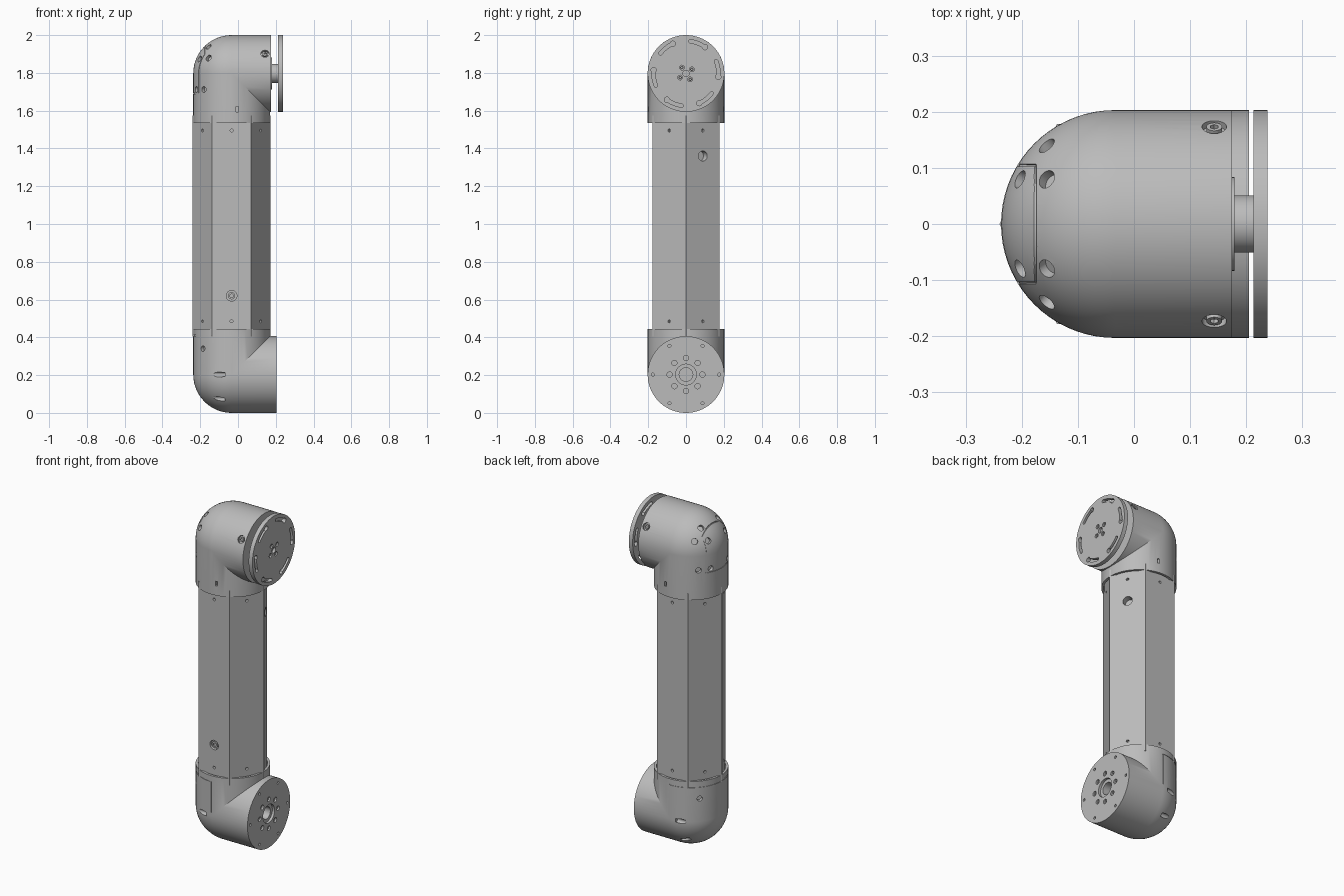
import bpy, bmesh, math
from math import cos, sin, pi, sqrt, radians
from mathutils import Vector, Matrix

if "Cube" in bpy.data.objects:
    bpy.data.objects.remove(bpy.data.objects["Cube"])

R, CX = 0.203, -0.034          # joint radius, column axis
LOW, HIGH = 0.203, 1.797       # heights of the two joint axes
HEX_R = 0.206
APOTHEM = HEX_R * cos(pi / 6)

grey = bpy.data.materials.new("machined grey")
grey.use_nodes = True
COLOUR = (0.5, 0.5, 0.5, 1)
grey.diffuse_color = COLOUR
grey.node_tree.nodes["Principled BSDF"].inputs["Base Color"].default_value = COLOUR


def finish(name, bm):
    bmesh.ops.recalc_face_normals(bm, faces=bm.faces)
    mesh = bpy.data.meshes.new(name)
    bm.to_mesh(mesh)
    bm.free()
    mesh.materials.append(grey)
    ob = bpy.data.objects.new(name, mesh)
    bpy.context.collection.objects.link(ob)
    return ob


def rod(bm, centre, axis, radius, depth, sides=20):
    """Cylinder centred on a point along an axis."""
    axis = Vector(axis).normalized()
    m = Matrix.Translation(centre) @ axis.to_track_quat('Z', 'Y').to_matrix().to_4x4()
    bmesh.ops.create_cone(bm, cap_ends=True, segments=sides, radius1=radius,
                          radius2=radius, depth=depth, matrix=m)


def block(bm, centre, size):
    m = Matrix.Translation(centre) @ Matrix.Diagonal((*size, 1))
    bmesh.ops.create_cube(bm, size=1, matrix=m)


def groove(bm, points, radius=0.0025):
    """Thin square tube along a path, used to engrave a seam."""
    pts = [Vector(p) for p in points]
    rings = []
    for i, p in enumerate(pts):
        t = (pts[min(i + 1, len(pts) - 1)] - pts[max(i - 1, 0)]).normalized()
        n = Vector((p.x - CX, p.y, 0)).normalized()
        b = t.cross(n).normalized()
        n = b.cross(t)
        rings.append([bm.verts.new(p + radius * (u * n + v * b))
                      for u, v in ((1, 1), (-1, 1), (-1, -1), (1, -1))])
    for a, b in zip(rings, rings[1:]):
        for j in range(4):
            k = (j + 1) % 4
            bm.faces.new((a[j], a[k], b[k], b[j]))
    bm.faces.new(rings[0])
    bm.faces.new(rings[-1])


def carve(ob, bm):
    """Subtract all cutter shapes from the part, then shade it."""
    if bm:
        cutter = finish(ob.name + "_cutter", bm)
        cutter.hide_render = True
        mod = ob.modifiers.new("holes", 'BOOLEAN')
        mod.object, mod.operation, mod.solver = cutter, 'DIFFERENCE', 'EXACT'
        mod.use_self = True
        deps = bpy.context.evaluated_depsgraph_get()
        mesh = bpy.data.meshes.new_from_object(ob.evaluated_get(deps))
        ob.modifiers.clear()
        ob.data = mesh
        bpy.data.objects.remove(cutter)
    ob.data.shade_smooth()
    ob.data.set_sharp_from_angle(angle=radians(28))


def screw(name, centre, axis, radius):
    """Cap screw with a hexagonal socket, sitting in a counterbore."""
    bm = bmesh.new()
    rod(bm, centre, axis, radius, 0.02)
    ob = finish(name, bm)
    bm = bmesh.new()
    rod(bm, Vector(centre) + Vector(axis).normalized() * 0.01, axis, radius * 0.55, 0.016, 6)
    carve(ob, bm)


def elbow(name, axis_z, up, column, arm):
    """Round tube with a spherical outer bend and a mitred inner bend."""
    bm = bmesh.new()
    n, steps = 72, 14
    ring = [(R * cos(2 * pi * i / n), R * sin(2 * pi * i / n)) for i in range(n)]
    rows = [[(x * s, y * s, -d) for x, y in ring]
            for s, d in ((0.93, column - 0.05), (0.93, column), (1, column))]
    for k in range(steps + 1):
        t = pi / 2 * k / steps
        rows.append([(x, y, -x) if x > 0 else (x * cos(t), y, -x * sin(t)) for x, y in ring])
    rows.append([(arm, y, -x) for x, y in ring])
    rows = [[bm.verts.new((CX + x, y, axis_z + up * z)) for x, y, z in row] for row in rows]
    for a, b in zip(rows, rows[1:]):
        for i in range(n):
            j = (i + 1) % n
            bm.faces.new((a[i], a[j], b[j], b[i]))
    bm.faces.new(rows[0])
    bm.faces.new(rows[-1])
    bmesh.ops.remove_doubles(bm, verts=bm.verts, dist=1e-5)
    bmesh.ops.dissolve_degenerate(bm, edges=bm.edges, dist=1e-5)
    return finish(name, bm)


def bend(x, y):
    """Height of the spherical bend above its centre."""
    return sqrt(max(R * R - x * x - y * y, 0))


# Upper elbow with rear hatch, hatch screws, clamp screws and side slots
upper = elbow("upper_elbow", HIGH, 1, 0.262, 0.209)
cut = bmesh.new()
hx, hy, hatch_low = -0.142, 0.105, HIGH - 0.105
arc_r = sqrt(R * R - hy * hy)
top_t = math.acos(-hx / arc_r)
path = [(CX - arc_r, -hy, hatch_low)]
path += [(CX - arc_r * cos(top_t * k / 10), -hy, HIGH + arc_r * sin(top_t * k / 10))
         for k in range(11)]
groove(cut, path)
groove(cut, [(x, -y, z) for x, y, z in path])
groove(cut, [(CX + hx, hy * k / 8, HIGH + bend(hx, hy * k / 8)) for k in range(-8, 9)])
groove(cut, [(CX - sqrt(R * R - (hy * k / 8) ** 2), hy * k / 8, hatch_low)
             for k in range(-8, 9)])
for side in (-1, 1):
    for x, y in ((-0.122, 0.14), (-0.122, 0.08), (-0.17, 0.08)):
        d = Vector((x, side * y, bend(x, y)))
        rod(cut, Vector((CX, 0, HIGH)) + d, d, 0.017, 0.04)
    for y in (0.14, 0.08):
        d = Vector((-sqrt(R * R - y * y), side * y, 0))
        rod(cut, Vector((CX, 0, HIGH - 0.085)) + d, d, 0.016, 0.04)
    d = Vector((0, side * 0.175, 0.106))
    spot = Vector((0.143, 0, HIGH)) + d
    rod(cut, spot, d, 0.022, 0.03)
    screw("clamp_screw", spot - d.normalized() * 0.012, d, 0.014)
    block(cut, (-0.004, side * R, 1.607), (0.012, 0.04, 0.028))
carve(upper, cut)

# Lower elbow with rear cover seam, cover holes and mounting face
lower = elbow("lower_elbow", LOW, -1, 0.242, 0.239)
cut = bmesh.new()
seam_z = 0.41
groove(cut, [(CX + R * cos(a), R * sin(a), seam_z)
             for a in (pi / 2 + pi * k / 24 for k in range(25))])
for side in (-1, 1):
    groove(cut, [(CX, side * R, seam_z), (CX, side * R, LOW + 0.02)])
    d = Vector((-0.152, side * 0.135, 0))
    rod(cut, Vector((CX, 0, 0.34)) + d, d, 0.015, 0.04)
    for z in (0, -0.128):
        y = sqrt(R * R - 0.067 ** 2 - z * z)
        rod(cut, (CX - 0.085, side * y, LOW + z), (1, 0, 0), 0.013, 0.1)
FACE = CX + 0.239
rod(cut, (FACE, 0, LOW), (1, 0, 0), 0.055, 0.03, 40)
rod(cut, (FACE, 0, LOW), (1, 0, 0), 0.036, 0.16, 40)
for k in range(8):
    a = pi / 4 * k
    spot = Vector((FACE, 0.087 * cos(a), LOW + 0.087 * sin(a)))
    rod(cut, spot, (1, 0, 0), 0.014, 0.03)
    screw("mount_screw", spot - Vector((0.018, 0, 0)), (1, 0, 0), 0.0105)
for k in range(6):
    a = pi / 3 * k
    rod(cut, (FACE, 0.175 * cos(a), LOW + 0.175 * sin(a)), (1, 0, 0), 0.008, 0.03, 12)
carve(lower, cut)

# Hexagonal column with end screw holes, a plug screw and a cable hole
bm = bmesh.new()
rod(bm, (CX, 0, 0.99), (0, 0, 1), HEX_R, 1.17, 6)
for v in bm.verts:
    a = round((math.atan2(v.co.y, v.co.x - CX)) / (pi / 3) - 0.01) * pi / 3
    v.co.x, v.co.y = CX + HEX_R * cos(a), HEX_R * sin(a)
column = finish("hexagonal_column", bm)
cut = bmesh.new()
for k in range(6):
    d = Vector((cos(pi / 6 + k * pi / 3), sin(pi / 6 + k * pi / 3), 0))
    for z in (0.485, 1.495):
        rod(cut, Vector((CX, 0, z)) + d * APOTHEM, d, 0.008, 0.03, 12)
    if k == 0:
        rod(cut, Vector((CX, 0, 1.36)) + d * APOTHEM, d, 0.027, 0.08, 28)
    if k == 4:
        spot = Vector((CX, 0, 0.62)) + d * APOTHEM
        rod(cut, spot, d, 0.028, 0.04, 28)
        screw("plug_screw", spot - d * 0.014, d, 0.019)
carve(column, cut)

# Output hub with a thin base flange
bm = bmesh.new()
rod(bm, (0.176, 0, HIGH), (1, 0, 0), 0.084, 0.006, 40)
flange = finish("hub_flange", bm)
carve(flange, None)
bm = bmesh.new()
rod(bm, (0.195, 0, HIGH), (1, 0, 0), 0.051, 0.042, 40)
carve(finish("output_hub", bm), None)

# Output disc with six keyhole slots and a screw cluster
bm = bmesh.new()
rod(bm, (0.2255, 0, HIGH), (1, 0, 0), R, 0.025, 96)
disc = finish("output_disc", bm)
cut = bmesh.new()


def on_disc(a, r, x):
    return (x, r * cos(a), HIGH + r * sin(a))


for k in range(6):
    base = radians(8 + 60 * k)
    outline = []
    for i in range(9):
        outline.append((base + radians(-14 + 3.5 * i), 0.181))
    for i in range(9):
        outline.append((base + radians(14 - 3.5 * i), 0.163))
    front = [cut.verts.new(on_disc(a, r, 0.26)) for a, r in outline]
    back = [cut.verts.new(on_disc(a, r, 0.2)) for a, r in outline]
    cut.faces.new(front)
    cut.faces.new(back[::-1])
    for i in range(len(front)):
        j = (i + 1) % len(front)
        cut.faces.new((front[i], back[i], back[j], front[j]))
    for end, radius in ((-14, 0.014), (14, 0.0092)):
        rod(cut, on_disc(base + radians(end), 0.172, 0.23), (1, 0, 0), radius, 0.07)
rod(cut, on_disc(0, 0, 0.238), (1, 0, 0), 0.017, 0.03)
for k in range(4):
    a = radians(35 + 90 * k)
    rod(cut, on_disc(a, 0.038, 0.238), (1, 0, 0), 0.0125, 0.03)
    screw("hub_screw", on_disc(a, 0.038, 0.222), (1, 0, 0), 0.009)
carve(disc, cut)
